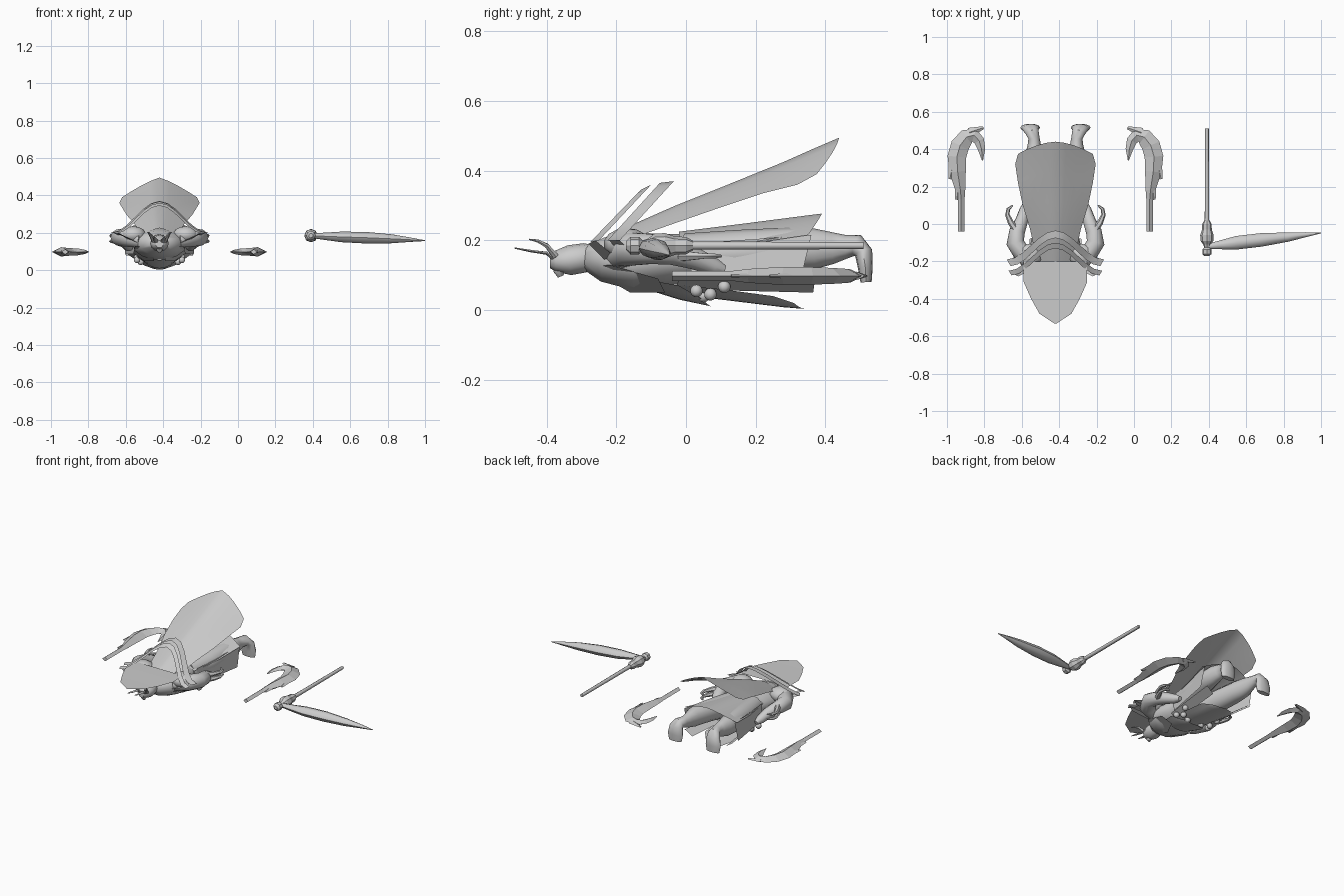
import bpy, bmesh, math
from mathutils import Vector

CX = -0.42  # centre line of the figure
grey = bpy.data.materials.new("plain_grey")
grey.diffuse_color = (0.6, 0.6, 0.6, 1)


def finish(name, bm, ox=0.0, smooth=True):
    bmesh.ops.recalc_face_normals(bm, faces=bm.faces[:])
    me = bpy.data.meshes.new(name)
    bm.to_mesh(me)
    bm.free()
    me.materials.append(grey)
    ob = bpy.data.objects.new(name, me)
    ob.location.x = ox
    bpy.context.collection.objects.link(ob)
    if smooth:
        bpy.ops.object.select_all(action='DESELECT')
        ob.select_set(True)
        bpy.context.view_layer.objects.active = ob
        bpy.ops.object.shade_smooth_by_angle(angle=math.radians(45))
    return ob


def loft(name, rings, sides=10, ref=(1, 0, 0), ox=CX, mirror=False, smooth=True):
    """Tube through rings of (x, y, z, radius along ref, radius across)."""
    for sgn, tag in (((1, "_right"), (-1, "_left")) if mirror else ((1, ""),)):
        bm = bmesh.new()
        pts = [Vector((r[0], r[1], r[2])) for r in rings]
        loops = []
        for i, r in enumerate(rings):
            t = (pts[min(i + 1, len(pts) - 1)] - pts[max(i - 1, 0)]).normalized()
            w = Vector(ref)
            w = (w - t * w.dot(t)).normalized()
            h = t.cross(w)
            loop = []
            for k in range(sides):
                a = 2 * math.pi * k / sides
                p = pts[i] + w * (r[3] * math.cos(a)) + h * (r[4] * math.sin(a))
                loop.append(bm.verts.new((p.x * sgn, p.y, p.z)))
            loops.append(loop)
        for a, b in zip(loops, loops[1:]):
            for k in range(sides):
                j = (k + 1) % sides
                bm.faces.new((a[k], a[j], b[j], b[k]))
        bm.faces.new(loops[0])
        bm.faces.new(loops[-1])
        finish(name + tag, bm, ox, smooth)


def bell(f):
    return (1 - math.cos(math.pi * f)) / 2


def sheet(name, rows, fy=lambda f: f ** 1.2, fz=lambda f: f ** 2, cols=8):
    """Arched cloth; row = (centre y, centre z, half width, edge y, edge z)."""
    bm = bmesh.new()
    grid = []
    for yc, zc, hw, ye, ze in rows:
        line = []
        for k in range(cols + 1):
            s = 2 * k / cols - 1
            f = abs(s)
            line.append(bm.verts.new((s * hw, yc + (ye - yc) * fy(f), zc + (ze - zc) * fz(f))))
        grid.append(line)
    for a, b in zip(grid, grid[1:]):
        for k in range(cols):
            bm.faces.new((a[k], a[k + 1], b[k + 1], b[k]))
    finish(name, bm, CX)


def panel(name, pts):
    """Flat mirrored cloth piece."""
    for sgn, tag in ((1, "_right"), (-1, "_left")):
        bm = bmesh.new()
        bm.faces.new([bm.verts.new((x * sgn, y, z)) for x, y, z in pts])
        finish(name + tag, bm, CX, False)


def ball(name, loc, r, scale=(1, 1, 1)):
    for sgn, tag in ((1, "_right"), (-1, "_left")):
        bm = bmesh.new()
        bmesh.ops.create_uvsphere(bm, u_segments=10, v_segments=7, radius=r)
        for v in bm.verts:
            v.co = Vector([c * s for c, s in zip(v.co, scale)]) + Vector((loc[0] * sgn, loc[1], loc[2]))
        finish(name + tag, bm, CX)


# Cape, head cloth and collar bands
sheet("cape", [(-.2, .225, .1, -.2, .19), (-.03, .30, .135, -.03, .25), (.12, .36, .175, .1, .295),
               (.28, .425, .2, .22, .335), (.37, .465, .215, .32, .36), (.44, .495, .2, .375, .39)],
      lambda f: f ** 1.7, lambda f: f ** 1.25)
sheet("head_cloth", [(-.2, .232, .17, -.2, .232), (-.31, .232, .17, -.31, .232), (-.4, .23, .13, -.4, .23),
                     (-.48, .23, .085, -.48, .23), (-.533, .23, .004, -.533, .23)])
sheet("collar_band_front", [(-.13, .345, .235, -.275, .195), (-.1, .36, .25, -.25, .2)], bell, bell, 12)
sheet("collar_band_back", [(-.075, .365, .24, -.225, .2), (-.035, .37, .26, -.19, .2)], bell, bell, 12)
panel("collar_stay_front", [(.2, -.28, .19), (.235, -.26, .2), (.13, -.2, .15), (.1, -.23, .14)])
panel("collar_stay_back", [(.22, -.22, .2), (.25, -.19, .2), (.15, -.15, .16), (.12, -.18, .15)])

# Torso, neck and head
loft("torso", [(0, -.29, .15, .05, .035), (0, -.24, .145, .11, .065), (0, -.15, .14, .145, .085),
               (0, -.05, .145, .12, .075), (0, .05, .15, .11, .07)], 14)
loft("head", [(0, -.39, .14, .02, .02), (0, -.375, .14, .036, .03), (0, -.335, .143, .05, .043),
              (0, -.29, .15, .046, .042), (0, -.26, .15, .035, .035)], 12)
loft("muzzle", [(0, -.355, .13, .028, .022), (0, -.365, .108, .016, .016), (0, -.36, .096, .008, .008)], 8)
loft("horn", [(.03, -.375, .155, .012, .01), (.045, -.4, .185, .01, .007), (.055, -.425, .198, .007, .005),
              (.065, -.45, .203, .002, .002)], 6, mirror=True)
loft("brow_plume", [(.015, -.37, .14, .012, .008), (.02, -.4, .163, .012, .005), (.025, -.45, .17, .01, .004),
                    (.025, -.492, .178, .002, .002)], 6, mirror=True)

# Shoulder guards, arms and claws
ball("shoulder_guard", (.14, -.17, .19), .07, (1, .95, .65))
loft("arm", [(.1, -.19, .165, .045, .045), (.175, -.165, .175, .05, .05), (.215, -.1, .175, .048, .045),
             (.205, -.04, .168, .042, .04), (.18, .02, .15, .034, .034), (.165, .08, .125, .026, .026),
             (.16, .11, .115, .014, .014)], 10, mirror=True)
for n, z in (("claw_upper", .185), ("claw_lower", .155)):
    loft(n, [(.2, -.05, z, .02, .02), (.24, .01, z, .016, .014), (.257, .05, z, .012, .009),
             (.252, .08, z, .01, .008), (.228, .1, z, .004, .004)], 6, mirror=True)

# Robe: back drape, side drapes and front tabards
sheet("back_drape", [(-.02, .225, .12, -.02, .18), (.18, .25, .16, .18, .19), (.39, .277, .19, .35, .215)],
      lambda f: f ** 1.7, lambda f: f ** 1.5)
panel("side_drape", [(.125, 0, .19), (.18, .36, .215), (.185, .33, .09), (.13, .02, .085)])
panel("inner_drape", [(.12, -.02, .09), (.17, .37, .085), (.12, .365, .05), (.07, -.03, .06)])
sheet("front_tabard", [(-.06, .05, .09, -.06, .075), (.1, .03, .105, .1, .06), (.28, .008, .11, .25, .04),
                       (.342, .003, .06, .31, .02)])
sheet("waist_flap", [(-.1, .055, .1, -.1, .085), (-.02, .03, .12, -.02, .07), (.075, .01, .06, .05, .03)])
panel("chest_flap", [(.04, -.28, .12), (.13, -.22, .13), (.14, -.08, .09), (.08, -.06, .05), (.03, -.16, .05)])

# Legs with downturned feet
loft("leg", [(.06, .0, .155, .06, .065), (.085, .15, .165, .07, .065), (.11, .3, .175, .06, .062),
             (.115, .37, .176, .048, .058), (.113, .42, .178, .036, .046), (.115, .46, .182, .03, .034),
             (.125, .492, .185, .036, .032), (.132, .51, .165, .046, .026), (.135, .515, .12, .053, .021),
             (.135, .517, .08, .045, .016)], 12, mirror=True)

# Belt beads
for i, (x, y, z) in enumerate(((.12, .03, .055), (.1, .07, .045), (.12, .11, .067), (.05, .05, .04))):
    ball("belt_bead_%d" % (i + 1), (x, y, z), .018)

# Pair of hooked blades lying beside the figure
H = .098
loft("hooked_blade", [(.504, -.04, H, .014, .018), (.504, .13, H, .014, .018), (.508, .18, H, .02, .026),
                      (.523, .28, H, .026, .044), (.527, .36, H, .025, .05), (.51, .42, H, .023, .05),
                      (.475, .465, H, .02, .044), (.435, .475, H, .018, .036), (.408, .445, H, .013, .028),
                      (.395, .4, H, .01, .02), (.39, .34, H, .003, .003)],
     4, (0, 0, 1), mirror=True, smooth=False)
for n, a, b in (("blade_fin_low", (.515, .22), (.528, .13)), ("blade_fin_mid", (.545, .33), (.565, .24)),
                ("blade_fin_top", (.46, .49), (.385, .515))):
    loft(n, [(*a, H, .012, .025), (*b, H, .004, .008)], 4, (0, 0, 1), mirror=True, smooth=False)

# Separate staff with a sideways blade
S, Z = .39, .185
loft("staff_shaft", [(S, .51, Z, .01, .01), (S, 0, Z, .012, .012)], 8, ox=0)
loft("staff_grip", [(S, .02, Z, .014, .014), (S, 0, Z, .025, .025), (S, -.03, Z, .026, .026),
                    (S, -.06, Z, .036, .036), (S, -.09, Z, .034, .034), (S, -.11, Z, .02, .02),
                    (S, -.125, Z, .015, .015), (S, -.135, Z, .025, .025), (S, -.16, Z, .025, .025),
                    (S, -.172, Z, .012, .012)], 8, ox=0, smooth=False)
loft("staff_blade", [(.39, -.12, .185, .012, .012), (.45, -.113, .182, .022, .018),
                     (.55, -.1, .178, .036, .028), (.68, -.085, .174, .036, .031),
                     (.82, -.07, .168, .025, .024), (.92, -.057, .163, .013, .012),
                     (1.0, -.048, .158, .002, .002)], 8, (0, 1, 0), ox=0)
